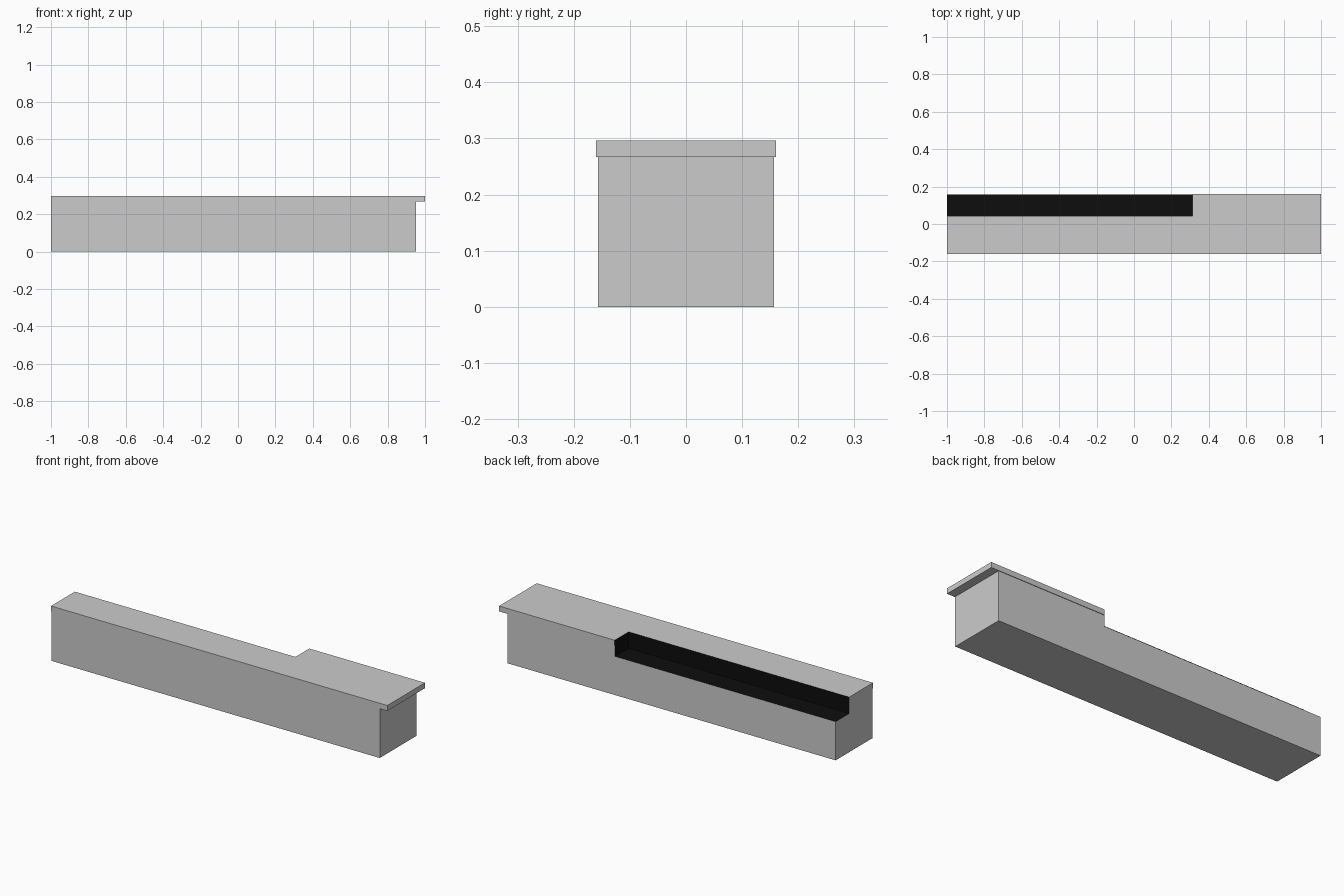
import bpy, bmesh
from mathutils import Vector

if "Cube" in bpy.data.objects:
    bpy.data.objects.remove(bpy.data.objects["Cube"])

black = bpy.data.materials.new("black_lining")
black.diffuse_color = (0.004, 0.004, 0.004, 1)
black.use_nodes = True
black.node_tree.nodes["Principled BSDF"].inputs["Base Color"].default_value = black.diffuse_color


def box(name, lo, hi, mat_index=0):
    """Axis-aligned box between two corners; slot 0 is plain grey, slot 1 black."""
    lo, hi = Vector(lo), Vector(hi)
    bm = bmesh.new()
    bmesh.ops.create_cube(bm, size=1)
    bmesh.ops.scale(bm, vec=hi - lo, verts=bm.verts)
    bmesh.ops.translate(bm, vec=(lo + hi) / 2, verts=bm.verts)
    for f in bm.faces:
        f.material_index = mat_index
    me = bpy.data.meshes.new(name)
    bm.to_mesh(me)
    bm.free()
    me.materials.append(None)
    me.materials.append(black)
    ob = bpy.data.objects.new(name, me)
    bpy.context.collection.objects.link(ob)
    return ob


# Counter base and overhanging top
base = box("counter_base", (-1, -0.157, 0), (0.953, 0.157, 0.267))
top = box("counter_top", (-1, -0.16, 0.267), (1, 0.16, 0.296))

# Long black-lined step cut out of the back, open at the left end
cutter = box("recess_cutter", (-1.2, 0.042, 0.208), (0.312, 0.3, 0.4), 1)
cutter.hide_render = True
cutter.hide_set(True)

for ob in (base, top):
    cut = ob.modifiers.new("recess", 'BOOLEAN')
    cut.operation = 'DIFFERENCE'
    cut.solver = 'EXACT'
    cut.material_mode = 'INDEX'
    cut.object = cutter
